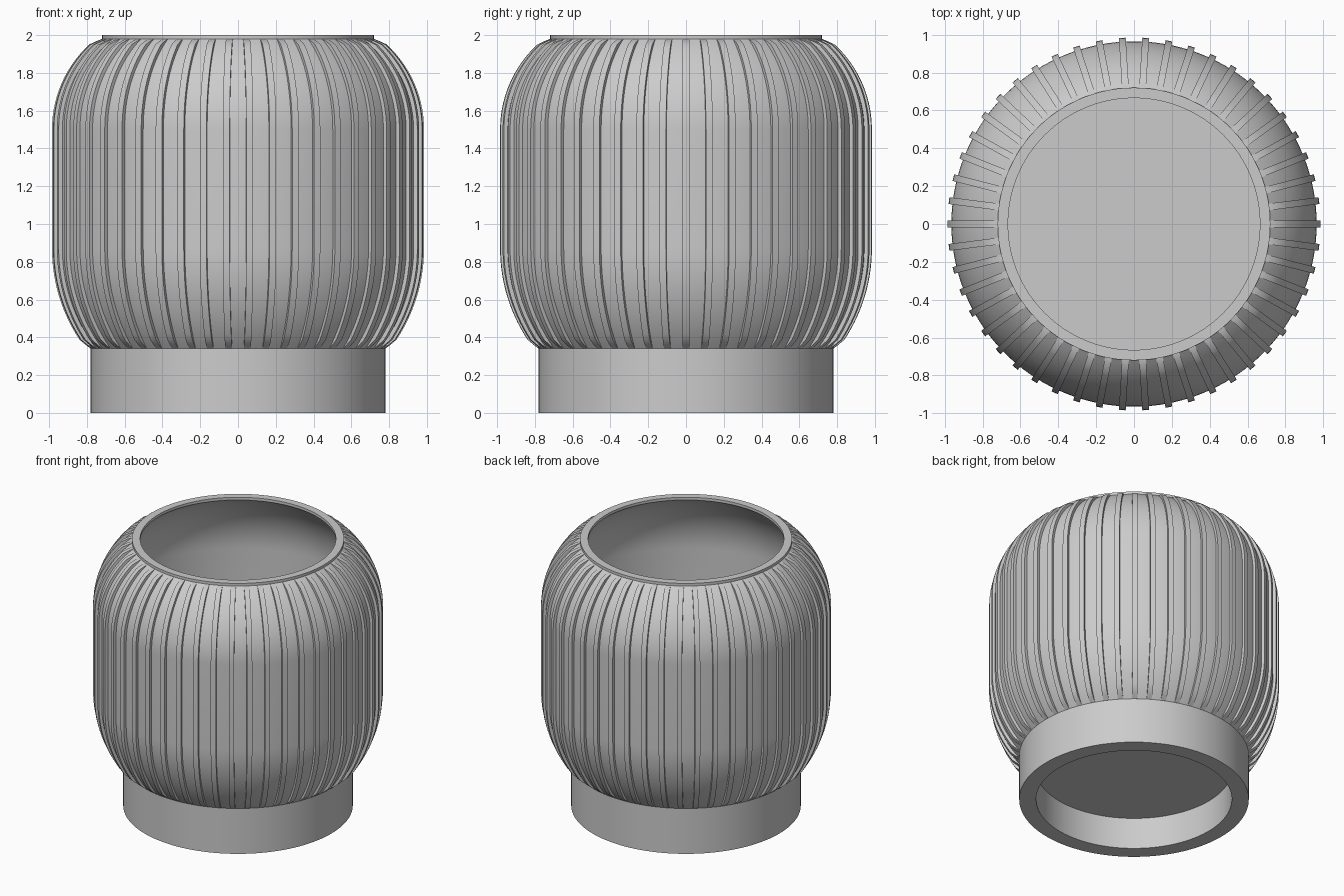
import bpy, bmesh, math
from mathutils import Matrix

cube = bpy.data.objects.get("Cube")
if cube:
    bpy.data.objects.remove(cube, do_unlink=True)

RIBS = 50
RIB_WIDTH = 0.036
RIB_DEPTH = 0.02
MID_R, LOW_Z, HIGH_Z = 0.965, 0.87, 1.5
BASE_R, BASE_TOP, LIP_R, LIP_Z, TOP = 0.78, 0.34, 0.72, 1.98, 2.0
BORE_R = 0.665

grey = bpy.data.materials.new("light grey")
grey.use_nodes = True
colour = (0.6, 0.6, 0.6, 1)
grey.diffuse_color = colour
grey.node_tree.nodes["Principled BSDF"].inputs["Base Color"].default_value = colour


def finish(bm, name):
    bmesh.ops.recalc_face_normals(bm, faces=bm.faces)
    mesh = bpy.data.meshes.new(name)
    bm.to_mesh(mesh)
    bm.free()
    mesh.materials.append(grey)
    obj = bpy.data.objects.new(name, mesh)
    bpy.context.collection.objects.link(obj)
    bpy.ops.object.select_all(action='DESELECT')
    obj.select_set(True)
    bpy.context.view_layer.objects.active = obj
    bpy.ops.object.shade_smooth_by_angle(angle=math.radians(30))
    return obj


def lathe(name, profile, closed):
    bm = bmesh.new()
    verts = [bm.verts.new((r, 0, z)) for r, z in profile]
    pairs = list(zip(verts, verts[1:]))
    if closed:
        pairs.append((verts[-1], verts[0]))
    edges = [bm.edges.new(p) for p in pairs]
    bmesh.ops.spin(bm, geom=verts + edges, cent=(0, 0, 0), axis=(0, 0, 1),
                   angle=math.tau, steps=144, use_merge=False)
    bmesh.ops.remove_doubles(bm, verts=bm.verts, dist=0.0001)
    return finish(bm, name)


def shoulder(start_z, end_r, end_z, steps=16):
    """Arc leaving the straight wall vertically and reaching the end point."""
    dx, dz = MID_R - end_r, abs(end_z - start_z)
    radius = (dx * dx + dz * dz) / (2 * dx)
    sweep = math.asin(dz / radius)
    sign = 1 if end_z > start_z else -1
    points = []
    for i in range(steps + 1):
        a = sweep * i / steps
        points.append((MID_R - radius * (1 - math.cos(a)),
                       start_z + sign * radius * math.sin(a), a * sign))
    return points


# Wall curve from base to lip: radius, height, tilt of the normal
wall = shoulder(LOW_Z, BASE_R, BASE_TOP)[::-1] + shoulder(HIGH_Z, LIP_R, LIP_Z)

# Pedestal with a recess underneath and the bowl floor on top
lathe("pedestal", [(0, 0.235), (BORE_R, 0.235), (BORE_R, 0), (BASE_R, 0),
                   (BASE_R, BASE_TOP), (0, BASE_TOP)], False)

# Hollow bulging bowl
outer = [(r, z) for r, z, a in wall]
inner = [(r - (LIP_R - BORE_R), z) for r, z in outer]
lathe("bowl", outer + [(LIP_R, TOP), (BORE_R, TOP)] + inner[::-1], True)

# Upright ribs following the wall
bm = bmesh.new()
for k in range(RIBS):
    turn = Matrix.Rotation(math.tau * k / RIBS, 3, 'Z')
    rings = []
    for i, (r, z, a) in enumerate(wall):
        from_end = min(i, len(wall) - 1 - i)
        depth = RIB_DEPTH * min(1, from_end / 2)
        out_r = r + depth * math.cos(a)
        out_z = z + depth * math.sin(a)
        in_r = r - 0.015
        h = RIB_WIDTH / 2
        ring = [(in_r, -h, z), (out_r, -h, out_z), (out_r, h, out_z), (in_r, h, z)]
        rings.append([bm.verts.new(turn @ Matrix.Translation(p).translation) for p in ring])
    for low, high in zip(rings, rings[1:]):
        for j in range(4):
            n = (j + 1) % 4
            bm.faces.new((low[j], low[n], high[n], high[j]))
    bm.faces.new(rings[0])
    bm.faces.new(rings[-1])
finish(bm, "ribs")
